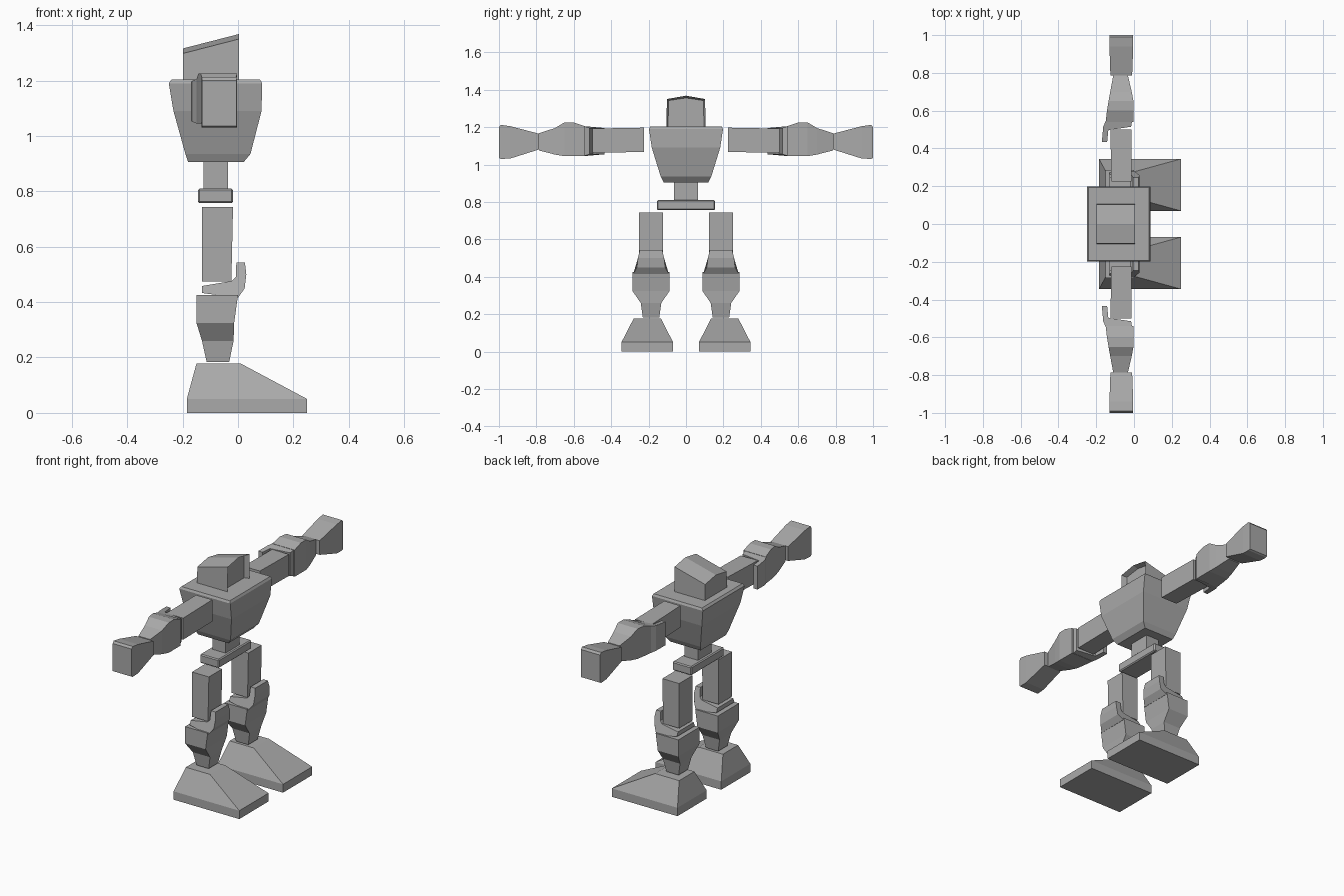
import bpy, bmesh

if "Cube" in bpy.data.objects:
    bpy.data.objects.remove(bpy.data.objects["Cube"])

grey = bpy.data.materials.new("plain_grey")
grey.use_nodes = True
colour = (0.4, 0.4, 0.4, 1)
grey.diffuse_color = colour
grey.node_tree.nodes["Principled BSDF"].inputs["Base Color"].default_value = colour


def finish(name, bm):
    bmesh.ops.recalc_face_normals(bm, faces=bm.faces)
    mesh = bpy.data.meshes.new(name)
    bm.to_mesh(mesh)
    bm.free()
    mesh.materials.append(grey)
    ob = bpy.data.objects.new(name, mesh)
    bpy.context.collection.objects.link(ob)
    return ob


def bridge(name, rings):
    """Join matching rings of points with quads and cap both ends."""
    bm = bmesh.new()
    loops = [[bm.verts.new(p) for p in ring] for ring in rings]
    n = len(loops[0])
    for a, b in zip(loops, loops[1:]):
        for i in range(n):
            j = (i + 1) % n
            bm.faces.new((a[i], a[j], b[j], b[i]))
    bm.faces.new(loops[0])
    bm.faces.new(loops[-1])
    return finish(name, bm)


def tower(name, sections, cy=0):
    """Stack of rectangles: height, back, front, half width."""
    return bridge(name, [[(x0, cy - w, z), (x1, cy - w, z), (x1, cy + w, z), (x0, cy + w, z)]
                         for z, x0, x1, w in sections])


def limb(name, sections, s):
    """Rectangles along y: distance, back, front, bottom, top."""
    return bridge(name, [[(x0, s * y, z0), (x1, s * y, z0), (x1, s * y, z1), (x0, s * y, z1)]
                         for y, x0, x1, z0, z1 in sections])


def soften(ob, width):
    mod = ob.modifiers.new("soft_edge", "BEVEL")
    mod.width = width
    mod.segments = 1


# Torso, waist and hips
tower("torso", [(0.905, -0.18, 0.02, 0.12), (0.935, -0.19, 0.045, 0.135),
                (1.09, -0.233, 0.085, 0.183), (1.19, -0.25, 0.087, 0.198),
                (1.203, -0.24, 0.08, 0.192), (1.203, -0.225, 0.065, 0.175)])
tower("waist", [(0.80, -0.125, -0.037, 0.065), (0.91, -0.125, -0.037, 0.065)])
soften(tower("hips", [(0.757, -0.145, -0.018, 0.156), (0.81, -0.145, -0.018, 0.156)]), 0.006)

# Head with sloping gable roof and a recessed face
head = bridge("head", [[(x, -0.105, 1.19), (x, 0.105, 1.19), (x, 0.102, eave),
                        (x, 0, eave + 0.018), (x, -0.102, eave)]
                       for x, eave in ((-0.198, 1.298), (0.004, 1.35))])
bm = bmesh.new()
bm.from_mesh(head.data)
bm.faces.ensure_lookup_table()
face = max(bm.faces, key=lambda f: f.calc_center_median().x)
bmesh.ops.inset_region(bm, faces=[face], thickness=0.012)
bmesh.ops.translate(bm, verts=face.verts[:], vec=(-0.03, 0, 0))
bm.to_mesh(head.data)
bm.free()

# Joint guards as hooked profiles: x, distance along limb, half width
knee = [(-0.13, 0.433, 0.085), (0, 0.415, 0.095), (0.024, 0.45, 0.075), (0.03, 0.5, 0.07),
        (0.025, 0.543, 0.06), (-0.006, 0.543, 0.06), (-0.008, 0.49, 0.068),
        (-0.022, 0.476, 0.072), (-0.13, 0.458, 0.075)]
elbow = [(-0.01, 0.545, 0.08), (-0.15, 0.545, 0.08), (-0.163, 0.515, 0.075),
         (-0.17, 0.435, 0.07), (-0.142, 0.435, 0.07), (-0.136, 0.497, 0.07),
         (-0.015, 0.515, 0.07)]

for s, side in ((1, "left"), (-1, "right")):
    # Leg
    cy = s * 0.187
    tower(side + "_calf", [(0.183, -0.113, -0.032, 0.044), (0.26, -0.13, -0.016, 0.055),
                           (0.325, -0.15, -0.014, 0.1), (0.425, -0.15, 0, 0.1)], cy)
    bridge(side + "_knee_guard", [[(x, cy + k * w, z) for x, z, w in knee] for k in (-1, 1)])
    tower(side + "_thigh", [(0.475, -0.13, -0.024, 0.063), (0.743, -0.13, -0.018, 0.063)], cy)
    # Foot, offset slightly outwards
    tower(side + "_foot", [(0, -0.185, 0.25, 0.138), (0.05, -0.185, 0.25, 0.138),
                           (0.178, -0.15, 0.01, 0.072)], s * 0.207)
    bpy.data.objects[side + "_foot"].location.y = 0
    # Arm
    limb(side + "_upper_arm", [(0.225, -0.12, -0.013, 1.067, 1.197),
                               (0.5, -0.125, -0.013, 1.063, 1.192)], s)
    bridge(side + "_elbow_guard", [[(x, s * y, 1.125 + k * w) for x, y, w in elbow]
                                   for k in (-1, 1)])
    limb(side + "_forearm", [(0.54, -0.15, -0.003, 1.045, 1.205), (0.6, -0.143, -0.003, 1.045, 1.225),
                             (0.65, -0.135, -0.003, 1.045, 1.225), (0.7, -0.126, -0.012, 1.053, 1.195),
                             (0.785, -0.11, -0.032, 1.075, 1.168)], s)
    # Hand
    limb(side + "_hand", [(0.787, -0.125, -0.01, 1.08, 1.165), (0.94, -0.13, -0.004, 1.032, 1.205),
                          (0.99, -0.131, -0.004, 1.03, 1.212), (1.0, -0.13, -0.005, 1.035, 1.2)], s)
